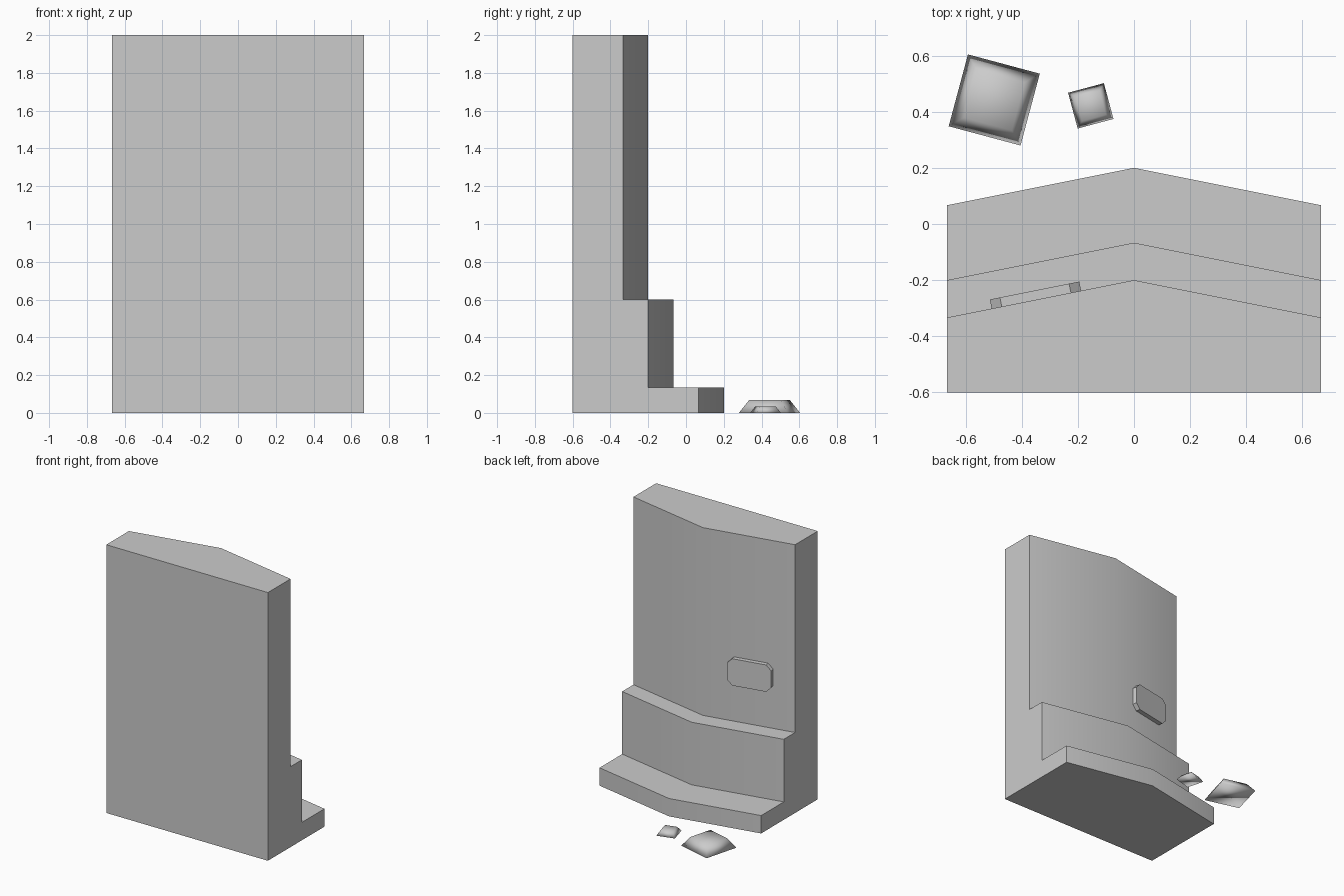
import bpy, bmesh, math
from mathutils import Matrix, Vector

if "Cube" in bpy.data.objects:
    bpy.data.objects.remove(bpy.data.objects["Cube"])


def finish(name, bm, angle=None):
    bmesh.ops.recalc_face_normals(bm, faces=bm.faces[:])
    mesh = bpy.data.meshes.new(name)
    bm.to_mesh(mesh)
    bm.free()
    ob = bpy.data.objects.new(name, mesh)
    bpy.context.collection.objects.link(ob)
    bpy.ops.object.select_all(action='DESELECT')
    ob.select_set(True)
    bpy.context.view_layer.objects.active = ob
    if angle is None:
        bpy.ops.object.shade_smooth()
    else:
        bpy.ops.object.shade_smooth_by_angle(angle=math.radians(angle))
    return ob


def loft(bm, rings):
    # closed rings of points joined side by side, capped at both ends
    loops = [[bm.verts.new(p) for p in ring] for ring in rings]
    for a, b in zip(loops, loops[1:]):
        n = len(a)
        for i in range(n):
            j = (i + 1) % n
            bm.faces.new((a[i], a[j], b[j], b[i]))
    bm.faces.new(loops[0])
    bm.faces.new(loops[-1])


# stepped wall slab: side profile swept across x, its back bowed out in the middle
HALF, FRONT, BOW = 2 / 3, -0.6, 0.1333
steps = [(0.0667, 0), (0.0667, 0.1333), (-0.2, 0.1333), (-0.2, 0.6),
         (-0.3333, 0.6), (-0.3333, 2)]
rings = []
for x in (-HALF, 0, HALF):
    bow = BOW if x == 0 else 0
    rings.append([(x, FRONT, 0)] + [(x, y + bow, z) for y, z in steps] + [(x, FRONT, 2)])
bm = bmesh.new()
loft(bm, rings)
finish("stepped_slab", bm, 30)

# plate with clipped corners on the back of the upper wall
L, H, C, T = 0.1625, 0.1, 0.037, 0.033
outline = [(L, H - C), (L - C, H), (C - L, H), (-L, H - C),
           (-L, C - H), (C - L, -H), (L - C, -H), (L, C - H)]
bm = bmesh.new()
loft(bm, [[(x, y, z) for x, z in outline] for y in (0, T)])
plate = finish("wall_plate", bm, 30)
plate.matrix_world = (Matrix.Translation((-0.348, -0.2696, 0.98))
                      @ Matrix.Rotation(math.atan(0.2), 4, 'Z'))


# loose stones on the ground, tapering upward
def stone(name, x, y, side, height, turn):
    square = [(1, 1), (-1, 1), (-1, -1), (1, -1)]
    h = side / 2
    bm = bmesh.new()
    loft(bm, [[(a * h * s, b * h * s, z) for a, b in square]
              for s, z in ((1, 0), (0.667, height))])
    ob = finish(name, bm)
    ob.location = (x, y, 0)
    ob.rotation_euler.z = math.radians(turn)


stone("large_stone", -0.498, 0.442, 0.265, 0.067, -15)
stone("small_stone", -0.154, 0.421, 0.132, 0.035, 15)
